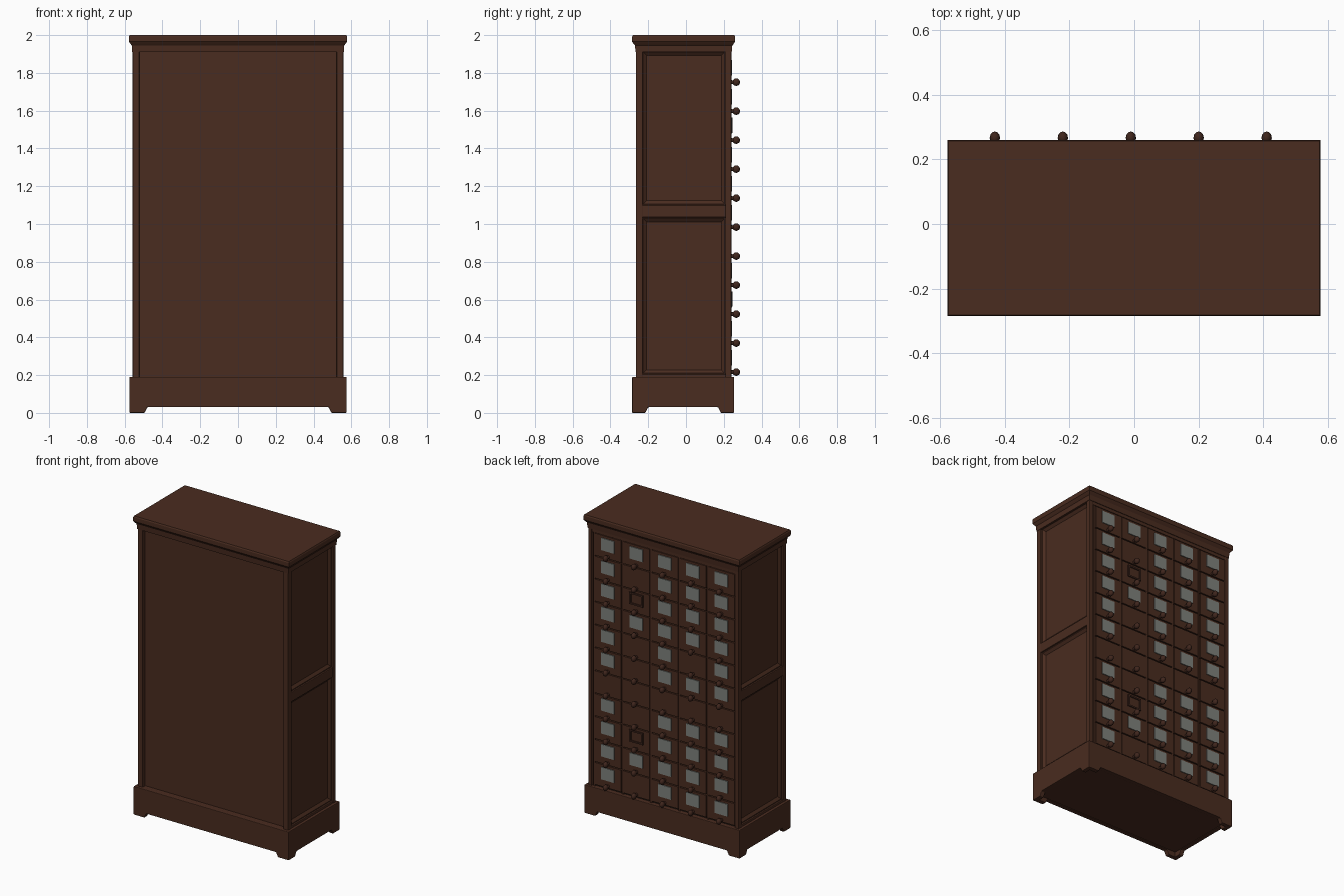
import bpy, bmesh, math
from mathutils import Matrix, Vector

cube = bpy.data.objects.get("Cube")
if cube:
    bpy.data.objects.remove(cube, do_unlink=True)


def material(name, rgb):
    m = bpy.data.materials.new(name)
    m.use_nodes = True
    m.diffuse_color = (*rgb, 1)
    bsdf = m.node_tree.nodes["Principled BSDF"]
    bsdf.inputs["Base Color"].default_value = (*rgb, 1)
    bsdf.inputs["Roughness"].default_value = 0.6
    return m


WOOD = material("brown wood", (0.068, 0.025, 0.014))
DARK = material("dark gap", (0.018, 0.009, 0.006))
KNOB = material("dark knob wood", (0.05, 0.019, 0.012))
CARD = material("grey label", (0.21, 0.22, 0.2))


def finish(name, bm, mat, bevel=0, smooth=False):
    bmesh.ops.recalc_face_normals(bm, faces=bm.faces)
    me = bpy.data.meshes.new(name)
    bm.to_mesh(me)
    bm.free()
    me.materials.append(mat)
    ob = bpy.data.objects.new(name, me)
    bpy.context.collection.objects.link(ob)
    if bevel:
        mod = ob.modifiers.new("soft edges", "BEVEL")
        mod.width, mod.segments = bevel, 2
    if smooth:
        bpy.ops.object.select_all(action="DESELECT")
        ob.select_set(True)
        bpy.context.view_layer.objects.active = ob
        bpy.ops.object.shade_smooth_by_angle(angle=math.radians(40))
    return ob


def add_box(bm, x, y, z):
    """Add a box spanning the given (min, max) pairs."""
    size = [b - a for a, b in (x, y, z)]
    mid = [(a + b) / 2 for a, b in (x, y, z)]
    mat = Matrix.Translation(mid) @ Matrix.Diagonal((*size, 1))
    bmesh.ops.create_cube(bm, size=1, matrix=mat)


def box(name, x, y, z, mat=WOOD, bevel=0):
    bm = bmesh.new()
    add_box(bm, x, y, z)
    return finish(name, bm, mat, bevel)


def inset_box(name, x, y, z, normal, margin, depth):
    """Box with a sloped, inset field on the face looking along normal."""
    bm = bmesh.new()
    add_box(bm, x, y, z)
    bm.normal_update()
    face = [f for f in bm.faces if f.normal.dot(Vector(normal)) > 0.9]
    bmesh.ops.inset_region(bm, faces=face, thickness=0.008, depth=0)
    bmesh.ops.inset_region(bm, faces=face, thickness=margin, depth=depth)
    return finish(name, bm, WOOD)


def stacked_rim(name, rings):
    """Moulding from stacked rectangles of (half width, y min, y max, z)."""
    bm = bmesh.new()
    loops = [[bm.verts.new(c) for c in ((-w, a, z), (w, a, z), (w, b, z), (-w, b, z))]
             for w, a, b, z in rings]
    for low, high in zip(loops, loops[1:]):
        for i in range(4):
            j = (i + 1) % 4
            bm.faces.new((low[i], low[j], high[j], high[i]))
    bm.faces.new(loops[0])
    bm.faces.new(loops[-1])
    return finish(name, bm, WOOD)


def apron(name, a, b, foot, place, t0, t1):
    """Plinth board with two feet; place maps (along, across, z) to xyz."""
    bm = bmesh.new()
    pts = [(a, 0), (a + foot, 0), (a + foot + 0.015, 0.03), (b - foot - 0.015, 0.03),
           (b - foot, 0), (b, 0), (b, 0.19), (a, 0.19)]
    near = [bm.verts.new(place(u, t0, z)) for u, z in pts]
    far = [bm.verts.new(place(u, t1, z)) for u, z in pts]
    bm.faces.new(near)
    bm.faces.new(far)
    for i in range(len(pts)):
        j = (i + 1) % len(pts)
        bm.faces.new((near[i], near[j], far[j], far[i]))
    return finish(name, bm, WOOD, 0.004)


# Plinth with a floor board almost level with the apron edge
X, Y0, Y1 = 0.575, -0.285, 0.255
apron("plinth_front", -X, X, 0.08, lambda u, t, z: (u, t, z), Y0, Y0 + 0.03)
apron("plinth_back", -X, X, 0.08, lambda u, t, z: (u, t, z), Y1 - 0.03, Y1)
for side, name in ((1, "left"), (-1, "right")):
    apron("plinth_" + name, Y0, Y1, 0.07, lambda u, t, z: (side * t, u, z), X - 0.03, X)
box("plinth_board", (-0.56, 0.56), (-0.27, 0.24), (0.034, 0.189))

# Carcass and recessed front panel
box("carcass", (-0.515, 0.515), (-0.22, 0.215), (0.18, 1.94))
box("front_panel", (-0.53, 0.53), (-0.236, -0.21), (0.185, 1.92))
box("front_top_rail", (-0.53, 0.53), (-0.264, -0.22), (1.91, 1.945), bevel=0.003)

# Corner posts, side rails and recessed side panels
for side, name in ((1, "left"), (-1, "right")):
    def span(a, b):
        return tuple(sorted((side * a, side * b)))
    box(name + "_front_post", span(0.522, 0.558), (-0.265, -0.23), (0.185, 1.945), bevel=0.004)
    box(name + "_back_post", span(0.53, 0.558), (0.208, 0.24), (0.185, 1.945), bevel=0.004)
    for part, z in (("top", (1.915, 1.945)), ("middle", (1.035, 1.1)), ("bottom", (0.185, 0.205))):
        box(f"{name}_{part}_rail", span(0.51, 0.556), (-0.235, 0.21), z, bevel=0.004)
    for part, z in (("upper", (1.1, 1.915)), ("lower", (0.205, 1.035))):
        inset_box(f"{name}_{part}_panel", span(0.51, 0.546), (-0.232, 0.21), z,
                  (side, 0, 0), 0.025, -0.014)

# Cornice and top slab
stacked_rim("cornice", [(0.56, -0.267, 0.242, 1.91), (0.562, -0.27, 0.245, 1.945),
                        (0.57, -0.278, 0.253, 1.955), (0.577, -0.285, 0.26, 1.965),
                        (0.577, -0.285, 0.26, 1.992), (0.573, -0.281, 0.256, 2.0)])

# Drawer bank: dark backing, dividers, then fronts, labels and knobs
COLS, ROWS, PW, PH, LEFT, FLOOR = 5, 11, 0.21, 0.1535, 0.515, 0.2
box("drawer_gap", (-0.533, 0.533), (0.2, 0.222), (0.188, 1.92), DARK)
box("drawer_top_rail", (-0.533, 0.533), (0.2, 0.238), (FLOOR + ROWS * PH, 1.92))
dividers = bmesh.new()
for c in range(COLS + 1):
    x = LEFT - c * PW
    add_box(dividers, (x - 0.006, x + 0.006), (0.2, 0.235), (0.188, 1.9))
finish("drawer_dividers", dividers, WOOD)

# One text row per drawer row: C = label card, H = empty holder, . = plain
LABELS = ["CCCCC", "C.CCC", "CHCCC", "CCCCC", "C.C.C", "C.CCC",
          ".....", "C.CCC", "CHCCC", "CCCCC", "C.CCC"]
fronts, cards, holders, knobs = (bmesh.new() for _ in range(4))
for r, row in enumerate(LABELS):
    z = FLOOR + (ROWS - 1 - r) * PH
    for c, kind in enumerate(row):
        x = LEFT - (c + 0.5) * PW
        add_box(fronts, (x - 0.096, x + 0.096), (0.21, 0.238), (z + 0.003, z + PH - 0.004))
        if kind == "C":
            add_box(cards, (x - 0.048, x + 0.048), (0.236, 0.244), (z + 0.052, z + 0.134))
        elif kind == "H":
            for w in (-0.045, 0.045):
                add_box(holders, (x + w - 0.006, x + w + 0.006), (0.236, 0.245), (z + 0.055, z + 0.135))
            for h in (0.055, 0.125):
                add_box(holders, (x - 0.045, x + 0.045), (0.236, 0.245), (z + h, z + h + 0.01))
        stem = Matrix.Translation((x, 0.245, z + 0.016)) @ Matrix.Rotation(math.pi / 2, 4, "X")
        bmesh.ops.create_cone(knobs, cap_ends=True, segments=10, radius1=0.009,
                              radius2=0.011, depth=0.03, matrix=stem)
        ball = Matrix.Translation((x, 0.266, z + 0.016)) @ Matrix.Diagonal((0.016, 0.02, 0.02, 1))
        bmesh.ops.create_uvsphere(knobs, u_segments=12, v_segments=8, radius=1, matrix=ball)
finish("drawer_fronts", fronts, WOOD)
finish("label_cards", cards, CARD)
finish("label_holders", holders, KNOB)
finish("drawer_knobs", knobs, KNOB, smooth=True)
